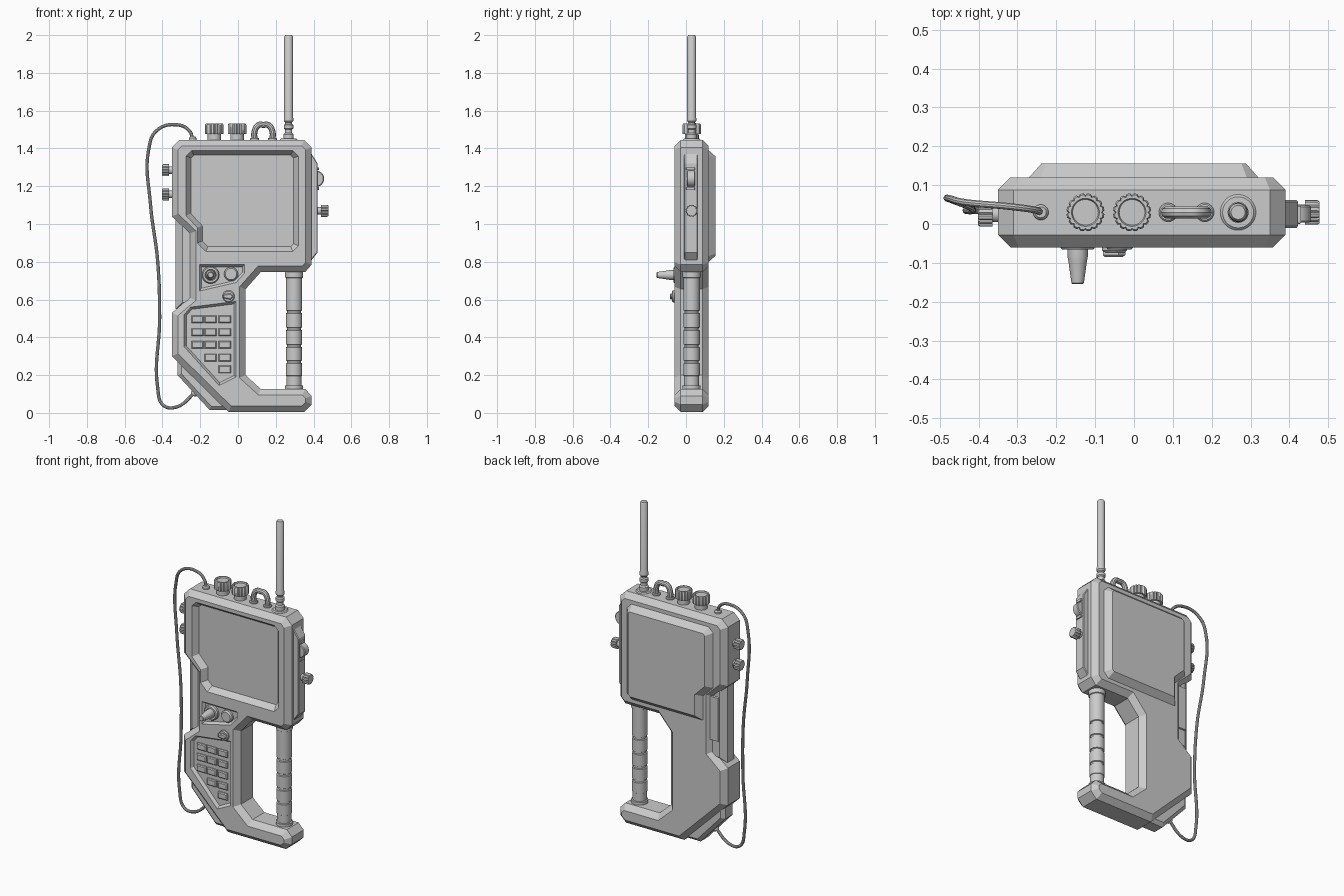
import bpy, bmesh, math
from mathutils import Vector

if "Cube" in bpy.data.objects:
    bpy.data.objects.remove(bpy.data.objects["Cube"])


def finish(name, bm, smooth=False):
    bmesh.ops.recalc_face_normals(bm, faces=bm.faces)
    me = bpy.data.meshes.new(name)
    bm.to_mesh(me)
    bm.free()
    ob = bpy.data.objects.new(name, me)
    bpy.context.collection.objects.link(ob)
    if smooth:
        activate(ob)
        bpy.ops.object.shade_smooth_by_angle(angle=math.radians(35))
    return ob


def activate(ob):
    bpy.ops.object.select_all(action='DESELECT')
    ob.select_set(True)
    bpy.context.view_layer.objects.active = ob


def inset(pts, d):
    """Mitred inward offset of a counter-clockwise outline."""
    out = []
    for i, p in enumerate(pts):
        a, b, c = Vector(pts[i - 1]), Vector(p), Vector(pts[(i + 1) % len(pts)])
        u, v = (b - a).normalized(), (c - b).normalized()
        n, m = Vector((-u.y, u.x)), Vector((-v.y, v.x))
        out.append(b + (n + m) / (1 + n.dot(m)) * d)
    return out


def stitch(bm, loops):
    for a, b in zip(loops, loops[1:]):
        for i in range(len(a)):
            j = (i + 1) % len(a)
            bm.faces.new((a[i], a[j], b[j], b[i]))
    bm.faces.new(loops[0])
    bm.faces.new(loops[-1])


def prism(name, pts, rings):
    """XZ outline swept along y; rings are (y, inset) pairs."""
    bm = bmesh.new()
    stitch(bm, [[bm.verts.new((p[0], y, p[1])) for p in inset(pts, d)] for y, d in rings])
    return finish(name, bm)


def lathe(name, base, axis, prof, seg=32, ribs=0.0):
    """Profile of (radius, height[, ribbed]) turned about an axis."""
    bm = bmesh.new()
    q = Vector(axis).to_track_quat('Z', 'Y')
    loops = []
    for r, h, *rib in prof:
        loop = []
        for i in range(seg):
            k = r * (1 - ribs) if rib and i % 4 == 0 else r
            t = 2 * math.pi * i / seg
            loop.append(bm.verts.new(Vector(base) + q @ Vector((k * math.cos(t), k * math.sin(t), h))))
        loops.append(loop)
    stitch(bm, loops)
    return finish(name, bm, True)


def tube(name, pts, r):
    cu = bpy.data.curves.new(name, 'CURVE')
    cu.dimensions = '3D'
    cu.bevel_depth, cu.bevel_resolution, cu.resolution_u, cu.use_fill_caps = r, 3, 8, True
    sp = cu.splines.new('BEZIER')
    sp.bezier_points.add(len(pts) - 1)
    for bp, p in zip(sp.bezier_points, pts):
        bp.co = p
        bp.handle_left_type = bp.handle_right_type = 'AUTO'
    ob = bpy.data.objects.new(name, cu)
    bpy.context.collection.objects.link(ob)
    activate(ob)
    bpy.ops.object.convert(target='MESH')
    bpy.ops.object.shade_smooth_by_angle(angle=math.radians(35))


def carve(ob, outline, depth, slope):
    """Sink a recess with sloping walls into the front face."""
    cut = prism('recess_cutter', outline, [(-0.08, -0.02 * slope / depth), (-0.06 + depth, slope)])
    cut.hide_render = True
    mod = ob.modifiers.new('recess', 'BOOLEAN')
    mod.operation, mod.solver, mod.object = 'DIFFERENCE', 'EXACT', cut
    activate(ob)
    bpy.ops.object.modifier_apply(modifier=mod.name)
    bpy.data.objects.remove(cut)


def rect(x0, z0, x1, z1):
    return [(x0, z0), (x1, z0), (x1, z1), (x0, z1)]


Y = 0.03  # mid plane of the device

# Main chamfered housing: head, neck, keypad and foot
body = prism('housing', [
    (-.05, .005), (.35, .005), (.39, .045), (.39, .09), (.355, .127), (.12, .127), (.04, .2),
    (.04, .655), (.12, .745), (.355, .745), (.39, .785), (.39, 1.405), (.35, 1.445),
    (-.31, 1.445), (-.35, 1.405), (-.35, 1.04), (-.255, .95), (-.255, .61), (-.35, .53), (-.35, .30)],
    [(-.06, .032), (-.028, 0), (.088, 0), (.12, .032)])
# Screen recess, control panel recess, keypad recess
carve(body, [(.29, .855), (.32, .885), (.32, 1.36), (.29, 1.39), (-.245, 1.39), (-.275, 1.36),
             (-.275, 1.045), (-.215, .98), (-.215, .9), (-.17, .855)], .035, .026)
carve(body, [(-.205, .645), (-.01, .69), (.035, .74), (.035, .785), (-.205, .785)], .015, .012)
carve(body, [(-.1, .145), (-.01, .19), (-.01, .59), (-.25, .56), (-.285, .52), (-.285, .35)], .018, .012)

# Back cover
prism('back_cover', [(.29, .8), (.32, .83), (.32, 1.36), (.29, 1.39), (-.24, 1.39), (-.27, 1.36),
                     (-.27, 1.02), (-.2, .95), (-.2, .8)], [(.11, 0), (.12, 0), (.156, .032)])

# Slabs filling the neck notch and lower corner, and the side rail
prism('neck_slab', [(-.2, .55), (-.33, .55), (-.33, 1.05), (-.2, 1.05)][::-1],
      [(-.03, .035), (.0, 0), (.065, 0), (.095, .035)])
prism('neck_bar', rect(-.3, .68, -.2, .96), [(.08, 0), (.105, .006)])
prism('corner_slab', [(-.15, .015), (0, .015), (-.25, .35), (-.32, .28), (-.32, .2)],
      [(-.02, .02), (0, 0), (.07, 0), (.09, .02)])
prism('side_rail', [(.37, .81), (.39, .81), (.422, .85), (.422, 1.32), (.39, 1.37), (.37, 1.37)],
      [(-.01, .004), (-.005, 0), (.057, 0), (.062, .004)])

# Keypad buttons
for row, z in enumerate((.495, .428, .36, .293, .23)):
    for x in (-.215, -.145, -.07)[max(0, row - 2):]:
        prism('key', rect(x - .032, z - .02, x + .032, z + .02), [(-.038, 0), (-.05, 0), (-.055, .005)])

# Joystick, round button and toggle
F = (0, -1, 0)
lathe('joystick_base', (-.145, -.04, .73), F, [(.046, 0), (.046, .018), (.04, .026), (.03, .026), (.028, .018)])
lathe('joystick', (-.145, -.04, .73), F, [(.026, 0), (.026, .045), (.024, .055), (.016, .112), (.013, .115)])
lathe('round_button', (-.037, -.04, .735), F, [(.037, 0), (.037, .018), (.03, .026)])
lathe('toggle_base', (-.05, -.055, .617), F, [(.032, 0), (.032, .013), (.027, .018)])
prism('toggle_lever', [(-.08, .607), (-.04, .6), (-.022, .617), (-.04, .633), (-.08, .627)],
      [(-.065, 0), (-.08, 0), (-.085, .005)])

# Ribbed knobs on top, left and right
for x in (-.125, -.005):
    lathe('top_knob', (x, Y, 1.44), (0, 0, 1),
          [(.036, 0), (.036, .037), (.049, .037, 1), (.049, .085, 1), (.045, .091, 1), (.036, .091), (.033, .084)],
          64, .1)
side = [(.02, 0), (.02, .022), (.032, .022, 1), (.032, .054, 1), (.028, .06, 1), (.02, .06)]
for z in (1.285, 1.157):
    lathe('left_knob', (-.342, Y - .005, z), (-1, 0, 0), side, 48, .12)
lathe('right_knob', (.418, Y, 1.07), (1, 0, 0), side, 48, .12)
lathe('thumb_wheel', (.413, .004, 1.24), (0, 1, 0), [(.038, 0), (.043, .004), (.043, .04), (.038, .044)], 40)
for z in (1.18, 1.285):
    prism('wheel_guard', rect(.41, z, .43, z + .015), [(.0, .003), (.003, 0), (.045, 0), (.048, .003)])

# Carry loop
tube('carry_loop', [(.088, Y, 1.44), (.088, Y, 1.49), (.108, Y, 1.523), (.135, Y, 1.525),
                    (.162, Y, 1.523), (.182, Y, 1.49), (.182, Y, 1.44)], .016)
for x in (.088, .182):
    lathe('loop_foot', (x, Y, 1.44), (0, 0, 1), [(.024, 0), (.024, .012), (.02, .016)])

# Antenna
lathe('antenna', (.268, Y, 1.44), (0, 0, 1),
      [(.046, 0), (.046, .006), (.04, .012), (.027, .012), (.027, .035), (.019, .042), (.019, .06), (.025, .066),
       (.025, .084), (.018, .09), (.018, .098), (.025, .106), (.025, .12), (.0235, .125), (.0235, .55), (.018, .56)])

# Side grip with grooves
prof = [(.048, 0), (.048, .024), (.04, .026), (.04, .075), (.043, .077)]
for h in (.15, .235, .325, .415):
    prof += [(.043, h - .008), (.037, h - .005), (.037, h + .005), (.043, h + .008)]
prof += [(.043, .595), (.048, .598), (.048, .63)]
lathe('side_grip', (.297, Y, .12), (0, 0, 1), prof)

# Looping cable and its two sockets
tube('cable', [(-.24, .03, 1.44), (-.255, .036, 1.49), (-.32, .045, 1.525), (-.43, .055, 1.495), (-.472, .065, 1.4),
               (-.463, .06, 1.1), (-.425, .045, .8), (-.415, .035, .5), (-.425, .035, .13), (-.395, .035, .04),
               (-.33, .035, .03), (-.22, .035, .115)], .009)
lathe('cable_socket', (-.24, Y, 1.44), (0, 0, 1), [(.02, 0), (.02, .014), (.014, .022)])
lathe('cable_socket_lower', (-.215, .035, .12), (-1, 0, -1), [(.02, 0), (.02, .025), (.013, .035)])
